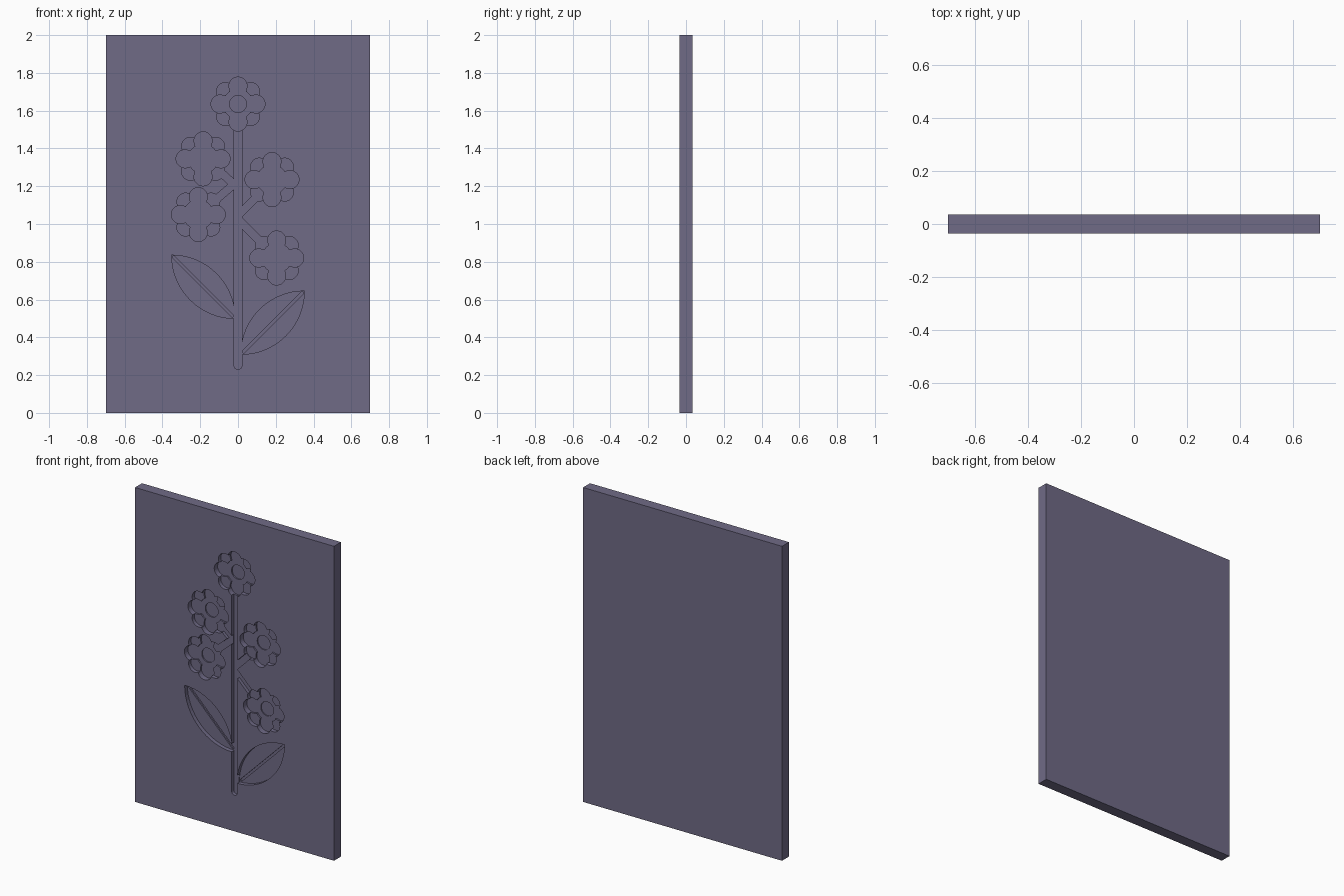
import bpy, bmesh, math

if "Cube" in bpy.data.objects:
    bpy.data.objects.remove(bpy.data.objects["Cube"])

W, T, H = 1.4, 0.07, 2.0
FRONT = -T / 2

mat = bpy.data.materials.new("slate_purple")
mat.diffuse_color = (0.16, 0.145, 0.24, 1)
mat.use_nodes = True
mat.node_tree.nodes["Principled BSDF"].inputs["Base Color"].default_value = mat.diffuse_color

# Flat panel
bpy.ops.mesh.primitive_cube_add(size=1, location=(0, 0, H / 2))
panel = bpy.context.object
panel.name = "carved_panel"
panel.scale = (W, T, H)
bpy.ops.object.transform_apply(location=True, scale=True)
panel.data.materials.append(mat)


def carve(name, pts, depth):
    """Sink the outline pts (x, z) into the panel front."""
    bm = bmesh.new()
    face = bm.faces.new([bm.verts.new((x, FRONT - 0.05, z)) for x, z in pts])
    ext = bmesh.ops.extrude_face_region(bm, geom=[face])
    new = [v for v in ext["geom"] if isinstance(v, bmesh.types.BMVert)]
    bmesh.ops.translate(bm, verts=new, vec=(0, 0.05 + depth, 0))
    bmesh.ops.recalc_face_normals(bm, faces=bm.faces)
    mesh = bpy.data.meshes.new(name)
    bm.to_mesh(mesh)
    bm.free()
    cutter = bpy.data.objects.new(name, mesh)
    cutter.hide_render = True
    bpy.context.collection.objects.link(cutter)
    mod = panel.modifiers.new(name, "BOOLEAN")
    mod.operation, mod.solver, mod.object = "DIFFERENCE", "EXACT", cutter
    bpy.context.view_layer.objects.active = panel
    bpy.ops.object.modifier_apply(modifier=mod.name)
    bpy.data.objects.remove(cutter)


def rosette(cx, cz, petals, core, dist=0.095, n=96):
    """Outline of a core disc joined with (angle, radius) petal circles."""
    pts = []
    for i in range(n):
        a = 2 * math.pi * (i + 0.5) / n
        r = core
        for pa, pr in petals:
            off = dist * math.sin(a - pa)
            if abs(off) < pr and math.cos(a - pa) > 0:
                r = max(r, dist * math.cos(a - pa) + math.sqrt(pr * pr - off * off))
        pts.append((cx + r * math.cos(a), cz + r * math.sin(a)))
    return pts


def capsule(a, b, r, n=8):
    """Round-ended bar outline from a to b."""
    d = math.atan2(b[1] - a[1], b[0] - a[0])
    arc = lambda c, s: [(c[0] + r * math.cos(s + math.pi * i / n),
                         c[1] + r * math.sin(s + math.pi * i / n)) for i in range(n + 1)]
    return arc(b, d - math.pi / 2) + arc(a, d + math.pi / 2)


def leaf(side, bx, bz, s=0.335, n=16):
    """Lens made of two quarter arcs."""
    up = [(s * math.sin(t), s - s * math.cos(t))
          for t in [math.pi / 2 * i / n for i in range(n + 1)]]
    down = [(z, x) for x, z in up[::-1]][1:-1]
    return [(side * (bx + x), bz + z) for x, z in up + down]


# Leaves with a deeper central vein
for side, bz in ((-1, 0.5), (1, 0.31)):
    carve("leaf", leaf(side, 0.016, bz), 0.026)
    carve("leaf_vein", capsule((side * 0.03, bz + 0.014), (side * 0.341, bz + 0.325), 0.007), 0.034)

# Branches and main stem
branches = [((-0.005, 1.195), (-0.12, 1.30)), ((-0.005, 1.225), (-0.15, 1.10)),
            ((0.005, 1.05), (0.12, 1.165)), ((0.005, 1.02), (0.14, 0.885))]
for i, (a, b) in enumerate(branches):
    carve("branch", capsule(a, b, 0.02), 0.0195 + 0.0005 * i)
carve("stem", capsule((0, 0.25), (0, 1.53), 0.0205), 0.0225)

# Flowers: shallow diagonal petals, deeper straight petals, deepest centre
flowers = [(0, 1.635), (-0.185, 1.345), (-0.21, 1.05), (0.18, 1.235), (0.205, 0.82)]
q = math.pi / 2
straight = [(q * i, 0.048) for i in range(4)]
diagonal = [(q * (i + 0.5), 0.0465) for i in range(4)]
for i, (x, z) in enumerate(flowers):
    carve("outer_petals", rosette(x, z, diagonal, 0.06), 0.024 + 0.0003 * i)
    carve("inner_petals", rosette(x, z, straight, 0.078), 0.034 + 0.0003 * i)
    carve("flower_centre", rosette(x, z, [], 0.045, n=32), 0.042)
